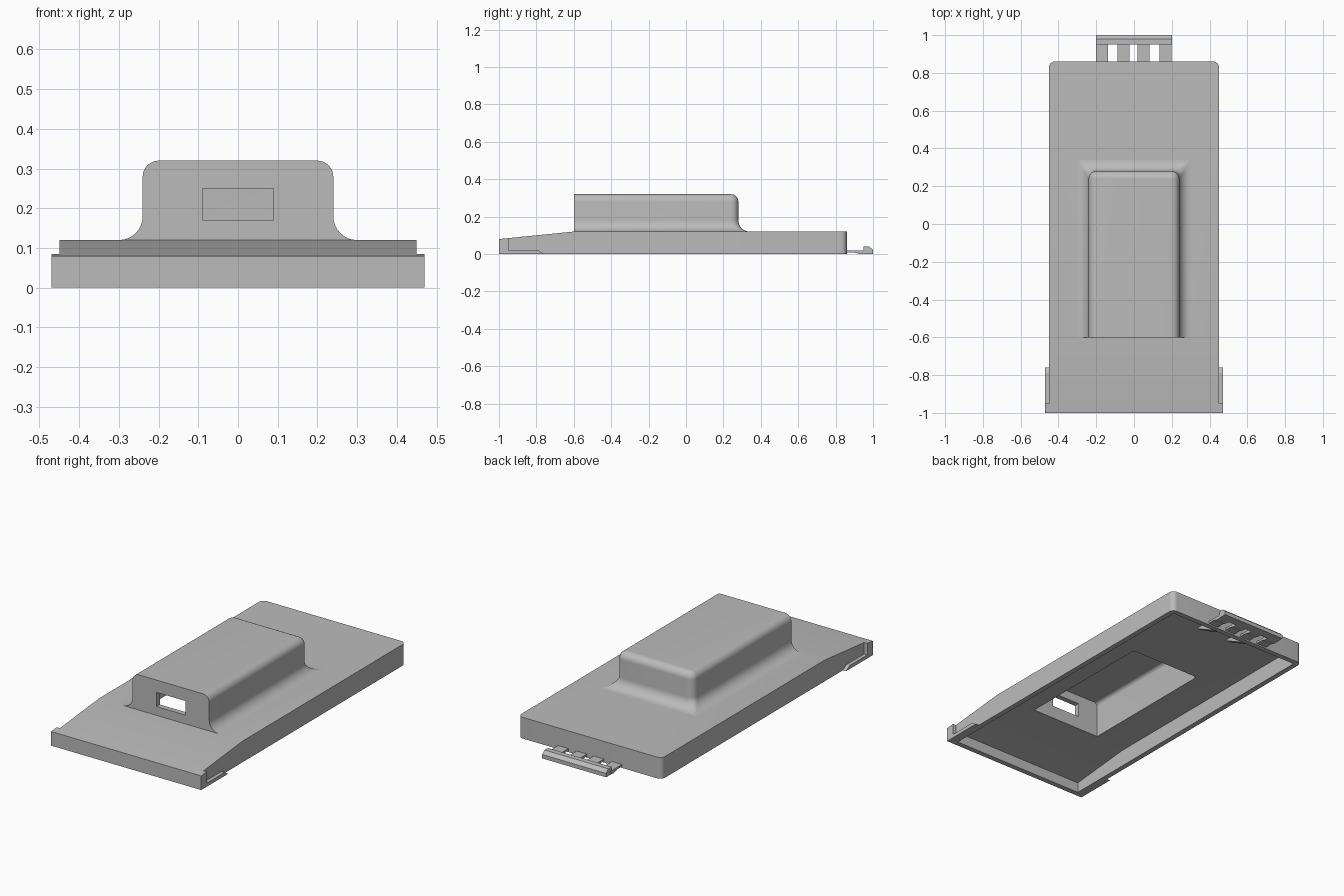
import bpy, bmesh
from math import sin, cos, pi, radians

if "Cube" in bpy.data.objects:
    bpy.data.objects.remove(bpy.data.objects["Cube"], do_unlink=True)

grey = bpy.data.materials.new("plain_grey")
grey.use_nodes = True
grey.diffuse_color = (0.5, 0.5, 0.5, 1)
grey.node_tree.nodes["Principled BSDF"].inputs["Base Color"].default_value = grey.diffuse_color


def finish(name, bm):
    bmesh.ops.recalc_face_normals(bm, faces=bm.faces)
    mesh = bpy.data.meshes.new(name)
    bm.to_mesh(mesh)
    bm.free()
    mesh.materials.append(grey)
    obj = bpy.data.objects.new(name, mesh)
    bpy.context.collection.objects.link(obj)
    return obj


def loft(bm, loops):
    """Skin closed loops of equal length and cap both ends."""
    rings = [[bm.verts.new(p) for p in loop] for loop in loops]
    n = len(rings[0])
    for a, b in zip(rings, rings[1:]):
        for i in range(n):
            j = (i + 1) % n
            bm.faces.new((a[i], a[j], b[j], b[i]))
    bm.faces.new(rings[0])
    bm.faces.new(rings[-1])


def prism(name, profile, x0, x1, corner=0):
    """Extrude a side (y, z) profile across x, rounding the rear upright corners."""
    bm = bmesh.new()
    loft(bm, [[(x, y, z) for y, z in profile] for x in (x0, x1)])
    if corner:
        back = max(y for y, z in profile)
        edges = [e for e in bm.edges
                 if all(abs(v.co.y - back) < 1e-4 for v in e.verts)
                 and abs(e.verts[0].co.x - e.verts[1].co.x) < 1e-4]
        bmesh.ops.bevel(bm, geom=edges, offset=corner, segments=6, profile=0.5, affect='EDGES')
    return finish(name, bm)


def outline(half, front, back, radius, z):
    """Flat-fronted outline with two rounded rear corners."""
    right = []
    for i in range(7):
        a = pi / 2 * i / 6
        right.append((half - radius + radius * cos(a), back - radius + radius * sin(a)))
    side = [(half, front)] + right
    return [(x, y, z) for x, y in side] + [(-x, y, z) for x, y in reversed(side)]


def housing(name, half, front, back, steps, corner, flare):
    """Stack outlines; each step is an outward offset and a height."""
    loops = []
    for o, z in steps:
        r = corner + o if o < 0 else corner * (1 - o / flare)
        loops.append(outline(half + o, front, back + o, max(r, 0.002), z))
    bm = bmesh.new()
    loft(bm, loops)
    return finish(name, bm)


def cut(obj, cutters):
    bpy.context.view_layer.objects.active = obj
    for c in cutters:
        m = obj.modifiers.new("cut", 'BOOLEAN')
        m.operation, m.solver, m.object = 'DIFFERENCE', 'EXACT', c
        bpy.ops.object.modifier_apply(modifier=m.name)


def smooth(obj):
    bpy.ops.object.select_all(action='DESELECT')
    obj.select_set(True)
    bpy.context.view_layer.objects.active = obj
    bpy.ops.object.shade_smooth_by_angle(angle=radians(30))


# Main cover with a sloping front
cover = prism("cover", [(-1, 0), (0.86, 0), (0.86, 0.12), (-0.6, 0.12), (-1, 0.08)],
              -0.45, 0.45, 0.03)

# Raised housing: flared foot, upright walls, rounded top
arc = [pi / 2 * i / 8 for i in range(9)]
foot = [(0.06 - 0.06 * sin(a), 0.18 - 0.06 * cos(a)) for a in arc]
crown = [(0.04 * cos(a) - 0.04, 0.28 + 0.04 * sin(a)) for a in arc]
hump = housing("raised_housing", 0.24, -0.6, 0.28, [(0.06, 0.105)] + foot + crown, 0.04, 0.06)

# Hollow interior and front port
hollow = prism("cover_hollow", [(-0.97, -0.1), (0.83, -0.1), (0.83, 0.095),
                                (-0.6, 0.095), (-0.97, 0.058)], -0.42, 0.42)
inner_crown = [(0.02 * cos(a) - 0.02, 0.28 + 0.02 * sin(a)) for a in arc]
hump_hollow = housing("housing_hollow", 0.22, -0.57, 0.26, [(0, 0.05)] + inner_crown, 0.02, 1)
port = prism("port_cutter", [(-0.7, 0.17), (-0.5, 0.17), (-0.5, 0.25), (-0.7, 0.25)], -0.09, 0.09)
cut(cover, [hollow, hump_hollow])
cut(hump, [hump_hollow, port])
for c in (hollow, hump_hollow, port):
    bpy.data.objects.remove(c, do_unlink=True)
smooth(cover)
smooth(hump)

# Side clips and inner gussets, mirrored
clip = [(-1, 0), (-0.76, 0), (-0.79, 0.02), (-0.95, 0.02), (-0.95, 0.085), (-1, 0.08)]
gusset = [(0.65, 0.1), (0.84, 0.1), (0.84, 0.002)]
for side, s in (("left", 1), ("right", -1)):
    prism(side + "_clip", clip, s * 0.44, s * 0.47)
    prism(side + "_gusset", gusset, s * 0.1 - 0.015, s * 0.1 + 0.015)

# Rear latch: hooked bar carried on four fingers
prism("latch_bar", [(0.95, 0), (1, 0), (1, 0.022), (0.98, 0.04), (0.95, 0.04)], -0.2, 0.2)
finger = [(0.835, 0.008), (0.9, 0.008), (0.93, 0), (0.96, 0), (0.96, 0.02), (0.835, 0.02)]
for i, x in enumerate((-0.17, -0.056, 0.05, 0.166)):
    prism("latch_finger_%d" % (i + 1), finger, x - 0.032, x + 0.032)
